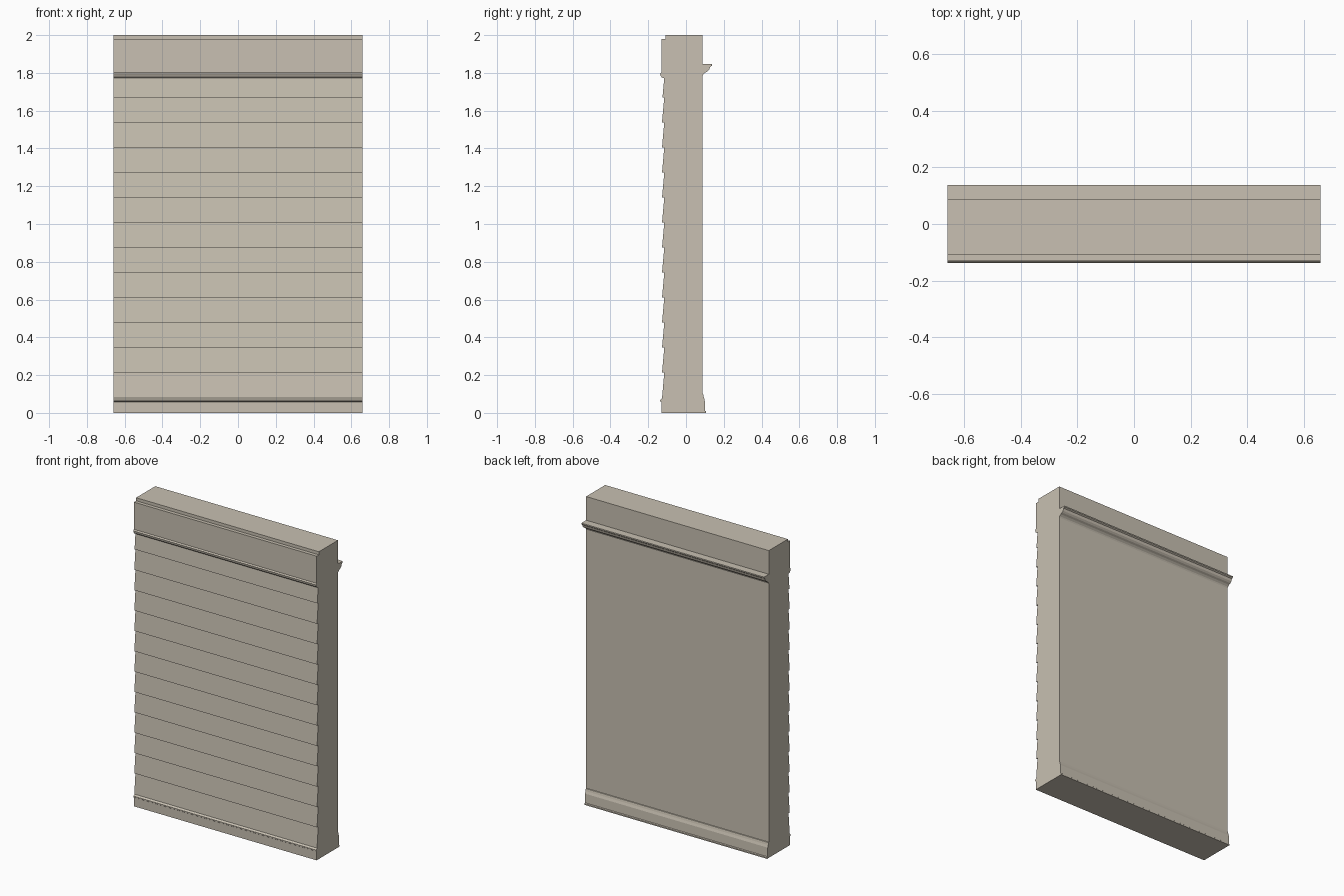
import bpy
import bmesh

HALF_WIDTH = 0.658
FRONT, BACK = -0.108, 0.088   # faces of the plain wall core

cube = bpy.data.objects.get("Cube")
if cube:
    bpy.data.objects.remove(cube, do_unlink=True)

# Single paint colour
paint = bpy.data.materials.new("warm_beige_paint")
paint.use_nodes = True
colour = (0.58, 0.53, 0.445, 1)
paint.diffuse_color = colour
paint.node_tree.nodes["Principled BSDF"].inputs["Base Color"].default_value = colour


def extrude_profile(name, profile):
    """Sweep a closed (y, z) profile along the full width of the wall."""
    bm = bmesh.new()
    face = bm.faces.new([bm.verts.new((-HALF_WIDTH, y, z)) for y, z in profile])
    swept = bmesh.ops.extrude_face_region(bm, geom=[face])
    moved = [g for g in swept["geom"] if isinstance(g, bmesh.types.BMVert)]
    bmesh.ops.translate(bm, verts=moved, vec=(2 * HALF_WIDTH, 0, 0))
    bmesh.ops.recalc_face_normals(bm, faces=bm.faces)
    mesh = bpy.data.meshes.new(name)
    bm.to_mesh(mesh)
    bm.free()
    mesh.materials.append(paint)
    obj = bpy.data.objects.new(name, mesh)
    bpy.context.collection.objects.link(obj)
    return obj


# Wall core
extrude_profile("wall_core", [(FRONT, 0), (BACK, 0), (BACK, 2), (FRONT, 2)])

# Lapped siding: every board leans out towards its lower edge
first, pitch, count = 0.213, 0.1325, 12
bottom, top = 0.078, 1.775
edges = [bottom] + [first + pitch * i for i in range(count)] + [top]
siding = [(FRONT, bottom)]
for low, high in zip(edges, edges[1:]):
    lean = 0.012 * min(1, (high - low) / pitch)
    siding += [(-0.115 - lean, low), (-0.115, high)]
siding.append((FRONT, top))
extrude_profile("siding_boards", siding)

# Front trim
extrude_profile("front_skirt_board", [
    (FRONT, 0), (-0.131, 0), (-0.131, 0.058), (-0.137, 0.062),
    (-0.137, 0.069), (-0.122, 0.08), (FRONT, 0.08)])
extrude_profile("frieze_board", [
    (FRONT, 1.772), (-0.122, 1.772), (-0.129, 1.777), (-0.135, 1.785),
    (-0.137, 1.795), (-0.131, 1.803), (-0.131, 1.98), (FRONT, 1.98)])

# Back trim
extrude_profile("back_baseboard", [
    (BACK, 0), (0.106, 0), (0.106, 0.008), (0.101, 0.012),
    (0.099, 0.07), (0.094, 0.085), (0.091, 0.1), (BACK, 0.102)])
extrude_profile("back_picture_rail", [
    (BACK, 1.785), (0.092, 1.793), (0.102, 1.802), (0.114, 1.808),
    (0.123, 1.817), (0.128, 1.832), (0.137, 1.838), (0.137, 1.846), (BACK, 1.846)])
